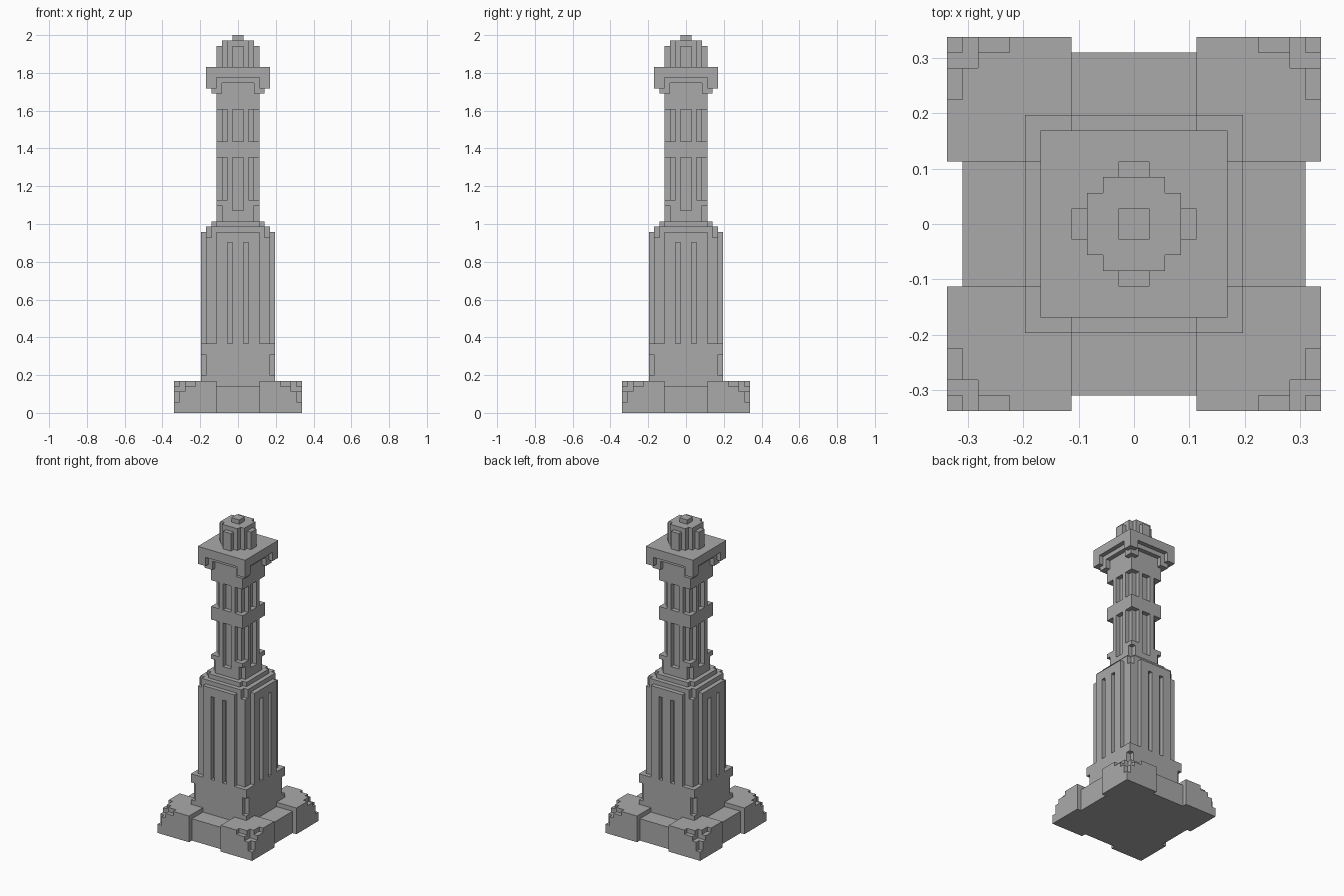
import bpy
import bmesh
from mathutils import Vector

UNIT = 2 / 71  # edge length of one block

cube = bpy.data.objects.get("Cube")
if cube:
    bpy.data.objects.remove(cube, do_unlink=True)

stone = bpy.data.materials.new("grey stone")
stone.use_nodes = True
stone.diffuse_color = (0.4, 0.4, 0.4, 1)
stone.node_tree.nodes["Principled BSDF"].inputs["Base Color"].default_value = (0.4, 0.4, 0.4, 1)


def blocks(box):
    """All block positions of a box (x0, x1, y0, y1, z0, z1), repeated on the four sides."""
    x0, x1, y0, y1, z0, z1 = box
    found = set()
    for x in range(x0, x1):
        for y in range(y0, y1):
            for z in range(z0, z1):
                for a, b in ((x, y), (y, x)):
                    for i in (a, -1 - a):
                        for j in (b, -1 - b):
                            found.add((i, j, z))
    return found


def part(name, add, cut=()):
    """Join the added boxes, carve the cut boxes and keep only the outer skin."""
    solid = set().union(*map(blocks, add))
    for box in cut:
        solid -= blocks(box)
    bm = bmesh.new()
    for cell in solid:
        for axis in range(3):
            for side in (0, 1):
                beside = list(cell)
                beside[axis] += 2 * side - 1
                if tuple(beside) in solid:
                    continue
                u, v = (axis + 1) % 3, (axis + 2) % 3
                ring = []
                for s, t in ((0, 0), (1, 0), (1, 1), (0, 1)):
                    p = Vector(cell)
                    p[axis] += side
                    p[u] += s
                    p[v] += t
                    ring.append(bm.verts.new(p * UNIT))
                bm.faces.new(ring if side else ring[::-1])
    bmesh.ops.remove_doubles(bm, verts=bm.verts, dist=UNIT / 10)
    bmesh.ops.dissolve_limit(bm, angle_limit=0.01, verts=bm.verts, edges=bm.edges)
    mesh = bpy.data.meshes.new(name)
    bm.to_mesh(mesh)
    bm.free()
    mesh.materials.append(stone)
    bpy.context.collection.objects.link(bpy.data.objects.new(name, mesh))


# Foot with four raised, chipped corners
part("foot",
     [(0, 11, 0, 11, 0, 5), (4, 12, 4, 12, 0, 6)],
     [(8, 12, 11, 12, 5, 6), (11, 12, 11, 12, 2, 6), (10, 12, 10, 12, 4, 6)])

# Square plinth with notched corners
part("plinth", [(0, 7, 0, 7, 5, 13)], [(6, 7, 6, 7, 7, 11)])

# Lower shaft with a slotted panel on each side
part("lower_shaft",
     [(0, 6, 0, 6, 13, 35), (0, 4, 6, 7, 13, 34)],
     [(1, 2, 6, 7, 13, 32), (5, 6, 5, 6, 33, 35)])

# Stepped shoulder
part("shoulder", [(0, 5, 0, 5, 35, 36)], [(4, 5, 4, 5, 35, 36)])

# Upper column: base, ribbed core and two bands
part("column_base",
     [(0, 4, 0, 4, 36, 40)],
     [(3, 4, 3, 4, 36, 39), (0, 1, 3, 4, 38, 40)])
part("ribbed_column", [(0, 3, 0, 3, 40, 60), (1, 2, 3, 4, 40, 57)])
part("middle_band", [(0, 4, 0, 4, 48, 51)])
part("upper_band", [(0, 4, 0, 4, 57, 60)])

# Capital with stepped corner brackets
part("capital",
     [(0, 6, 0, 6, 63, 65), (4, 6, 5, 6, 61, 63), (0, 5, 0, 5, 62, 63),
      (3, 5, 4, 5, 60, 62), (0, 4, 0, 4, 60, 62)])

# Lantern with four ribs and a knob
part("lantern", [(0, 3, 0, 2, 65, 70), (0, 1, 3, 4, 65, 69)])
part("knob", [(0, 1, 0, 1, 70, 71)])
